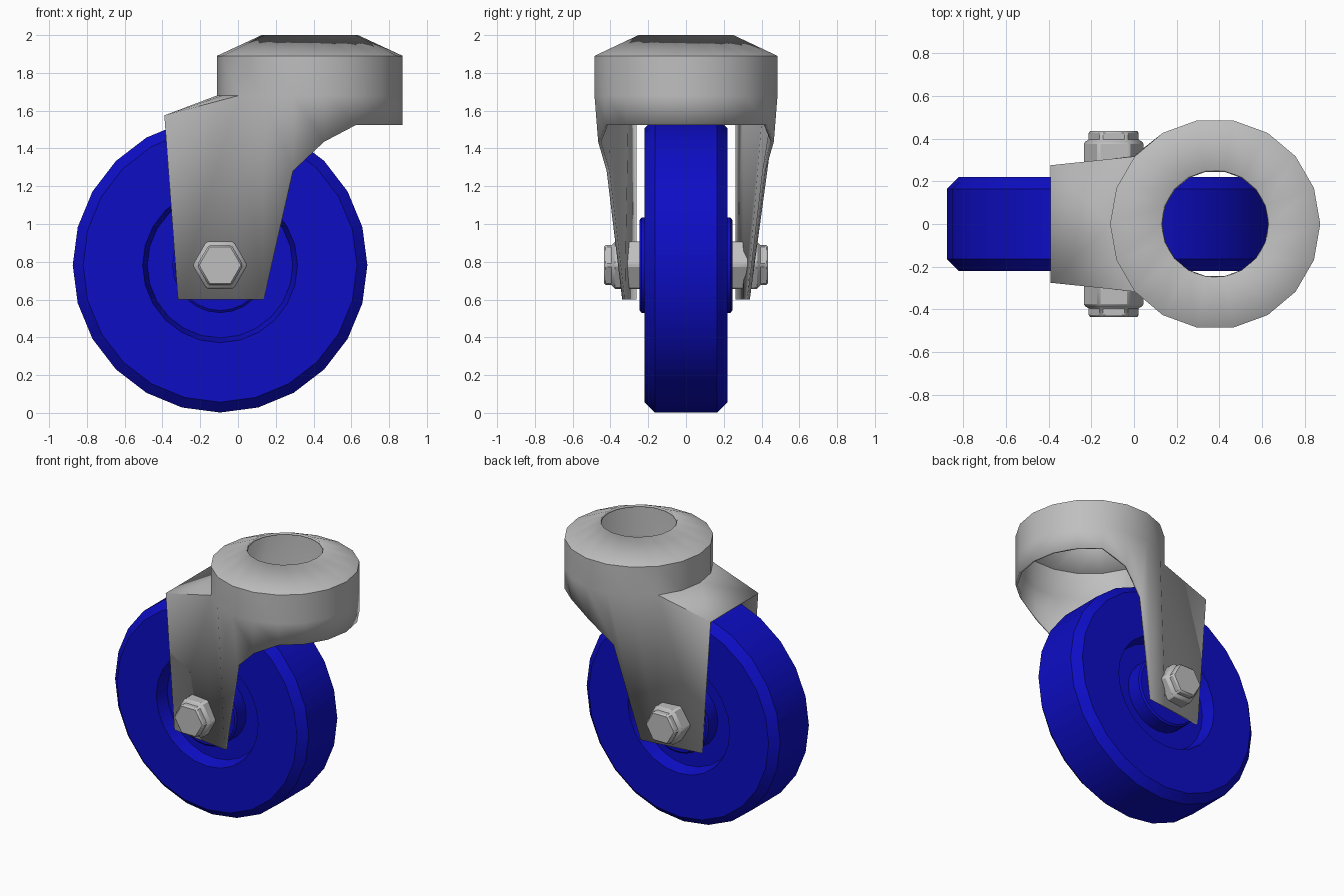
import bpy, bmesh
from math import sin, cos, radians, tau

cube = bpy.data.objects.get("Cube")
if cube:
    bpy.data.objects.remove(cube)


def material(name, colour):
    m = bpy.data.materials.new(name)
    m.use_nodes = True
    m.diffuse_color = colour
    m.node_tree.nodes["Principled BSDF"].inputs["Base Color"].default_value = colour
    return m


BLUE = material("wheel blue", (0.004, 0.004, 0.56, 1))
GREY = material("metal grey", (0.52, 0.52, 0.52, 1))


def finish(name, bm, mat, angle=30):
    mesh = bpy.data.meshes.new(name)
    bm.to_mesh(mesh)
    bm.free()
    mesh.materials.append(mat)
    ob = bpy.data.objects.new(name, mesh)
    bpy.context.collection.objects.link(ob)
    bpy.ops.object.select_all(action="DESELECT")
    ob.select_set(True)
    bpy.context.view_layer.objects.active = ob
    bpy.ops.object.shade_smooth_by_angle(angle=radians(angle))
    return ob


def lathe(name, half, sides, mat):
    """Turn a (radius, y) half profile, mirrored in y, about the axle."""
    profile = half + [(r, -y) for r, y in reversed(half)]
    bm = bmesh.new()
    rings = [[bm.verts.new((AXLE_X + r * cos(tau * i / sides), y,
                            AXLE_Z + r * sin(tau * i / sides)))
              for i in range(sides)] for r, y in profile]
    for a, b in zip(rings, rings[1:]):
        for i in range(sides):
            j = (i + 1) % sides
            bm.faces.new((a[i], a[j], b[j], b[i]))
    bm.faces.new(rings[0])
    bm.faces.new(rings[-1])
    bmesh.ops.recalc_face_normals(bm, faces=bm.faces)
    return finish(name, bm, mat)


AXLE_X, AXLE_Z = -0.095, 0.782

# Wheel: hub face, recess, side wall, chamfered tread
lathe("wheel", [(0.24, 0.245), (0.253, 0.235), (0.253, 0.13), (0.385, 0.13),
                (0.41, 0.22), (0.725, 0.22), (0.78, 0.165)], 24, BLUE)

# Axle bolt: small hexagonal head on a larger hexagonal nut, both ends
bolt = lathe("axle_bolt", [(0.122, 0.435), (0.122, 0.385),
                           (0.145, 0.385), (0.145, 0.23)], 6, GREY)
bev = bolt.modifiers.new("edge_bevel", "BEVEL")
bev.width = 0.014
bev.segments = 1
bev.limit_method = "ANGLE"
bev.angle_limit = radians(40)

# Fork housing: one sheet forming cap, flared sides, legs and sloping roof
CAP_X, CAP_R, SIDES = 0.38, 0.492, 18
bm = bmesh.new()


def ring(radius, z):
    return [bm.verts.new((CAP_X + radius * cos(tau * i / SIDES),
                          radius * sin(tau * i / SIDES), z)) for i in range(SIDES)]


hole, rim, waist = ring(0.255, 2.0), ring(CAP_R, 1.89), ring(CAP_R, 1.68)
for a, b in ((hole, rim), (rim, waist)):
    for i in range(SIDES):
        j = (i + 1) % SIDES
        bm.faces.new((a[i], b[i], b[j], a[j]))

# Lower skirt edge, rounding the open front and falling into each leg
flare = {4: (0.455, 0.465, 1.435), 5: (0.29, 0.42, 1.28),
         6: (0.13, 0.338, 0.6), 7: (0.0, 0.32, 0.6)}
skirt = {}
for side in (1, -1):
    for i in range(8):
        k = side * i
        if k == 0 and 0 in skirt:
            continue
        if i in flare:
            x, y, z = flare[i]
            skirt[k] = bm.verts.new((x, side * y, z))
        else:
            w = waist[k].co
            skirt[k] = bm.verts.new((w.x, w.y, 1.525))
for k in range(-7, 7):
    bm.faces.new((waist[k], skirt[k], skirt[k + 1], waist[k + 1]))

# Flat leg plates reaching the rear edge, then the roof between them
rear = {}
for side in (1, -1):
    rear[side] = bm.verts.new((-0.39, side * 0.275, 1.575))
    foot = bm.verts.new((-0.318, side * 0.278, 0.6))
    k = 7 * side
    bm.faces.new((waist[k], skirt[k], foot, rear[side]))
bm.faces.new((waist[7], waist[8], rear[1]))
bm.faces.new((waist[-7], waist[-8], rear[-1]))
bm.faces.new((waist[8], waist[9], rear[1]))
bm.faces.new((waist[-8], waist[9], rear[-1]))
bm.faces.new((waist[9], rear[1], rear[-1]))

bmesh.ops.recalc_face_normals(bm, faces=bm.faces)
bm.faces.ensure_lookup_table()
if bm.faces[0].normal.z < 0:
    bmesh.ops.reverse_faces(bm, faces=bm.faces)
housing = finish("fork_housing", bm, GREY, 35)
shell = housing.modifiers.new("sheet_thickness", "SOLIDIFY")
shell.thickness = 0.016
shell.offset = -1
